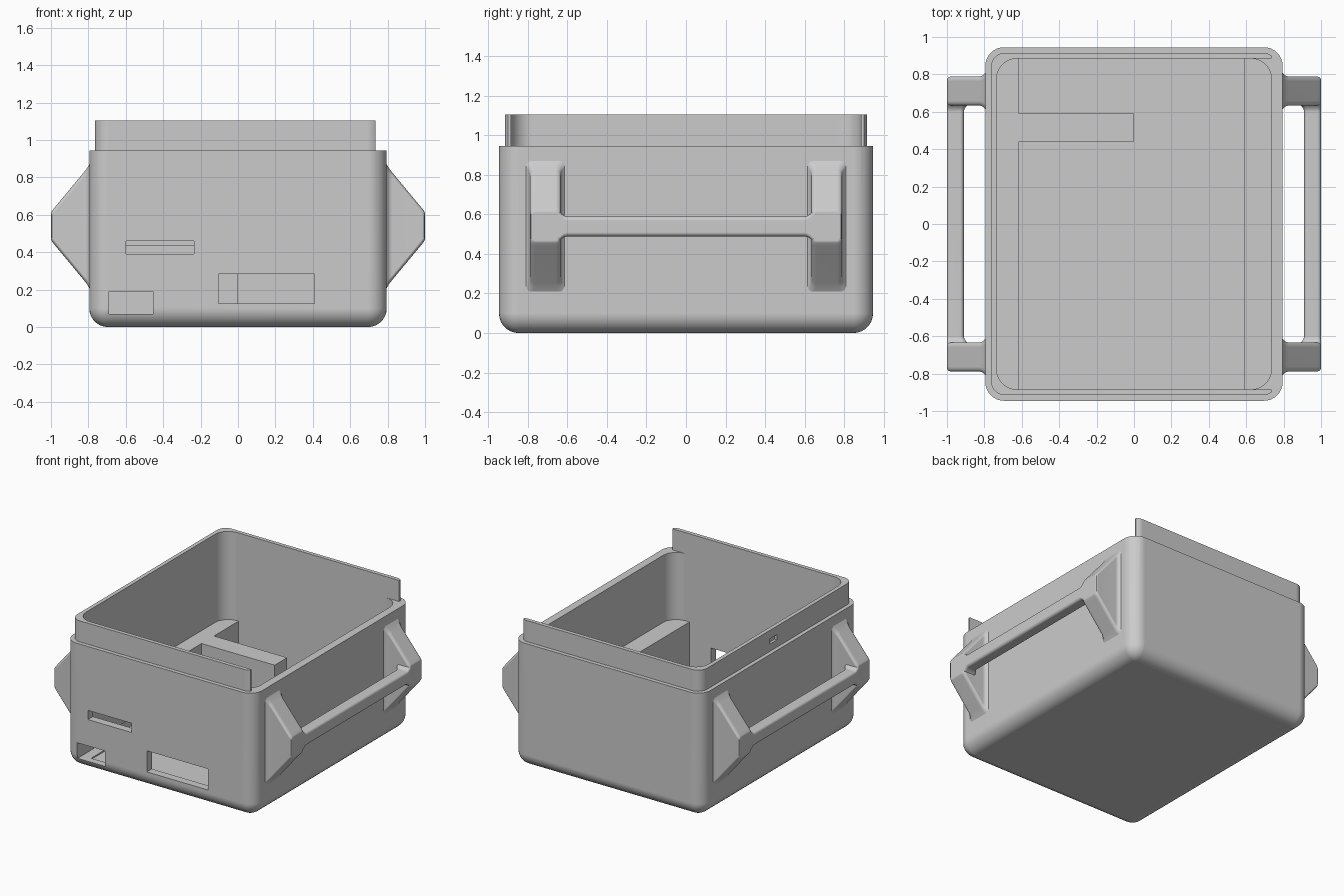
import bpy
import bmesh
from math import sin, cos, pi, radians
from mathutils import Vector

if "Cube" in bpy.data.objects:
    bpy.data.objects.remove(bpy.data.objects["Cube"])

grey = bpy.data.materials.new("plain grey")
grey.use_nodes = True
GREY = (0.6, 0.6, 0.6, 1)
grey.diffuse_color = GREY
grey.node_tree.nodes["Principled BSDF"].inputs["Base Color"].default_value = GREY

SEG = 8
PLACE = {"x": lambda t, a, b: Vector((t, a, b)),
         "y": lambda t, a, b: Vector((a, t, b)),
         "z": lambda t, a, b: Vector((a, b, t))}


def make(name, bm):
    bmesh.ops.recalc_face_normals(bm, faces=bm.faces[:])
    mesh = bpy.data.meshes.new(name)
    bm.to_mesh(mesh)
    bm.free()
    obj = bpy.data.objects.new(name, mesh)
    bpy.context.collection.objects.link(obj)
    mesh.materials.append(grey)
    return obj


def loft(name, axis, rows):
    """Skin rounded rectangles; row = position, centre a/b, half size a/b, radius."""
    bm = bmesh.new()
    rings = []
    for t, ca, cb, ha, hb, r in rows:
        ring = []
        for k, (sa, sb) in enumerate(((1, 1), (-1, 1), (-1, -1), (1, -1))):
            for i in range(SEG + 1):
                ang = (k + i / SEG) * pi / 2
                a = ca + sa * (ha - r) + r * cos(ang)
                b = cb + sb * (hb - r) + r * sin(ang)
                ring.append(bm.verts.new(PLACE[axis](t, a, b)))
        rings.append(ring)
    n = len(rings[0])
    for low, high in zip(rings, rings[1:]):
        for i in range(n):
            j = (i + 1) % n
            bm.faces.new((low[i], low[j], high[j], high[i]))
    bm.faces.new(rings[0])
    bm.faces.new(rings[-1])
    return make(name, bm)


def box(name, x, y, z):
    bm = bmesh.new()
    bmesh.ops.create_cube(bm, size=1)
    for v in bm.verts:
        v.co = Vector([(lo + hi) / 2 + c * (hi - lo)
                       for c, (lo, hi) in zip(v.co, (x, y, z))])
    return make(name, bm)


def activate(obj):
    bpy.ops.object.select_all(action="DESELECT")
    obj.select_set(True)
    bpy.context.view_layer.objects.active = obj


def cut(obj, x, y, z):
    cutter = box("cutter", x, y, z)
    cutter.hide_render = True
    mod = obj.modifiers.new("cut", "BOOLEAN")
    mod.operation = "DIFFERENCE"
    mod.solver = "EXACT"
    mod.object = cutter
    activate(obj)
    bpy.ops.object.modifier_apply(modifier=mod.name)
    bpy.data.objects.remove(cutter)


def smooth(obj):
    activate(obj)
    bpy.ops.object.shade_smooth_by_angle(angle=radians(35))
    mod = obj.modifiers.new("even shading", "WEIGHTED_NORMAL")
    mod.keep_sharp = True


def mirror(obj, x, y):
    mod = obj.modifiers.new("mirror", "MIRROR")
    mod.use_axis = (x, y, False)


# Tub: rounded bottom, outer wall, stepped rim with thin lip, cavity and floor
HX, HY, R = 0.795, 0.945, 0.1
RIM, LIP, FLOOR = 0.945, 1.105, 0.06
rows = []
for i in range(8):
    a = i / 7 * pi / 2
    inset = R * (1 - sin(a))
    rows.append((R * (1 - cos(a)), 0, 0, HX - inset, HY - inset, max(R - inset, 0.004)))
rows += [(RIM, 0, 0, HX, HY, R),
         (RIM, 0, 0, HX - 0.03, HY - 0.03, 0.075),
         (LIP, 0, 0, HX - 0.03, HY - 0.03, 0.075),
         (LIP, 0, 0, HX - 0.06, HY - 0.06, 0.11),
         (FLOOR, 0, 0, HX - 0.06, HY - 0.06, 0.11)]
tub = loft("tub", "z", rows)

# Open side of the lip
cut(tub, (0.735, 1.2), (-1.2, 1.2), (RIM, 1.3))
cut(tub, (0.61, 1.2), (-0.885, 0.885), (RIM, 1.3))

# Front ports
cut(tub, (-0.6, -0.235), (-1.1, -0.8), (0.39, 0.46))
cut(tub, (-0.105, 0.41), (-1.1, -0.8), (0.125, 0.285))
corner_port = ((-0.69, -0.455), (-1.1, 0.44), (0.07, 0.19))
cut(tub, *corner_port)

# Shallow catch notch in the lip
cut(tub, (-0.9, -0.745), (0.0, 0.085), (1.0, 1.04))
smooth(tub)

# Solid ledges inside the cavity
TOP = 0.435
side_ledge = box("side_ledge", (-0.745, -0.615), (-0.89, 0.89), (0.05, TOP))
cut(side_ledge, *corner_port)
box("cross_ledge", (-0.63, 0), (0.44, 0.59), (0.05, TOP))
box("opposite_ledge", (0.59, 0.745), (-0.89, 0.89), (0.05, TOP))

# Tapered handle brackets with a flared foot
CY, CZ = 0.711, 0.539
bracket = loft("handle_brackets", "x", [
    (0.785, CY, CZ, 0.11, 0.345, 0.03),
    (0.797, CY, CZ, 0.095, 0.327, 0.03),
    (0.808, CY, CZ, 0.083, 0.309, 0.028),
    (0.825, CY, CZ, 0.077, 0.287, 0.025),
    (0.982, CY, CZ, 0.077, 0.098, 0.025),
    (0.994, CY, CZ, 0.073, 0.083, 0.022),
    (1.0, CY, CZ, 0.062, 0.072, 0.015)])
mirror(bracket, True, True)
smooth(bracket)

# Grip bars, widening where they meet the brackets
ends = ((0.65, 0.025), (0.637, 0.022), (0.628, 0.012), (0.615, 0.004), (0.6, 0))
bar_rows = [(-y, 0.955 - g / 2, CZ, 0.045 + g / 2, 0.05 + g, 0.02) for y, g in ends]
bar_rows += [(y, 0.955 - g / 2, CZ, 0.045 + g / 2, 0.05 + g, 0.02) for y, g in reversed(ends)]
bar = loft("grip_bars", "y", bar_rows)
mirror(bar, True, False)
smooth(bar)
